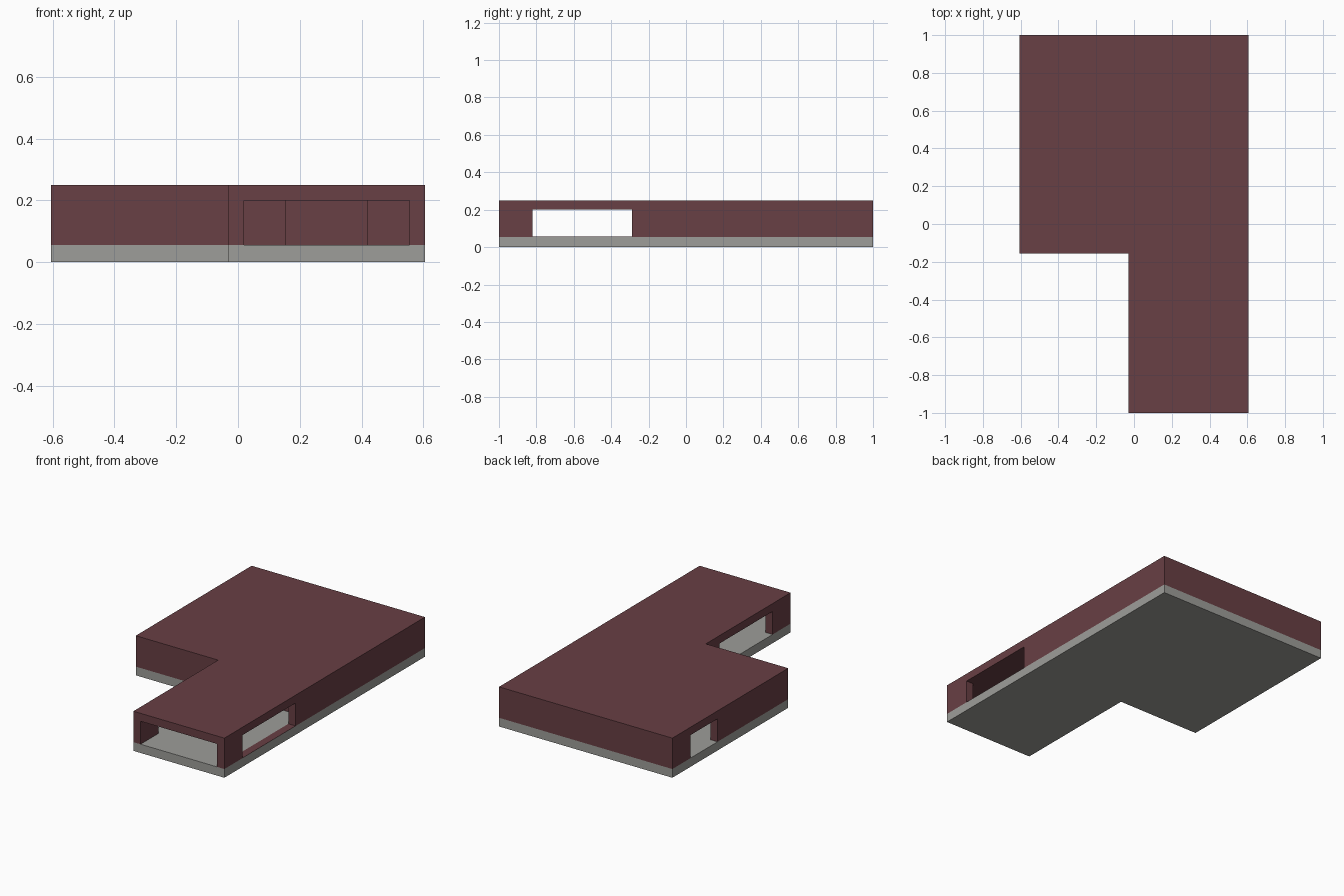
import bpy, bmesh

if "Cube" in bpy.data.objects:
    bpy.data.objects.remove(bpy.data.objects["Cube"])

X, XN, YN = 0.605, -0.03, -0.155      # half width, notch corner
FLOOR, CEIL, TOP, WALL = 0.055, 0.20, 0.25, 0.05
OUTLINE = [(-X, YN), (XN, YN), (XN, -1), (X, -1), (X, 1), (-X, 1)]


def material(name, colour):
    m = bpy.data.materials.new(name)
    m.diffuse_color = (*colour, 1)
    m.use_nodes = True
    m.node_tree.nodes["Principled BSDF"].inputs["Base Color"].default_value = m.diffuse_color
    return m


def prism(name, outline, z0, z1, mat=None):
    bm = bmesh.new()
    face = bm.faces.new([bm.verts.new((x, y, z0)) for x, y in outline])
    out = bmesh.ops.extrude_face_region(bm, geom=[face])
    for v in out["geom"]:
        if isinstance(v, bmesh.types.BMVert):
            v.co.z = z1
    bmesh.ops.recalc_face_normals(bm, faces=bm.faces)
    me = bpy.data.meshes.new(name)
    bm.to_mesh(me)
    bm.free()
    ob = bpy.data.objects.new(name, me)
    bpy.context.collection.objects.link(ob)
    if mat:
        me.materials.append(mat)
    return ob


maroon = material("maroon", (0.14, 0.05, 0.058))
grey = material("grey", (0.34, 0.34, 0.32))

# Base slab and the L-shaped building shell standing on it
prism("floor_slab", OUTLINE, 0, FLOOR, grey)
shell = prism("building_shell", OUTLINE, FLOOR, TOP, maroon)

# Rooms and openings: x0, x1, y0, y1, bottom
cuts = {
    "main_room": (-X + WALL, X - WALL, YN + WALL, 1 - WALL, 0.03),
    "wing_room": (XN + WALL, X - WALL, -1.1, YN, 0.03),
    "inner_door": (0.155, 0.42, YN - 0.03, YN + WALL + 0.03, 0.03),
    "left_door": (-X - 0.1, -X + WALL + 0.03, 0.55, 0.82, 0.03),
    "wing_left_window": (XN - 0.1, XN + WALL + 0.03, -0.82, -0.29, 0.03),
    "wing_right_window": (X - WALL - 0.03, X + 0.1, -0.82, -0.29, FLOOR + 0.001),
}
cutters = []
for name, (x0, x1, y0, y1, z0) in cuts.items():
    box = prism(name + "_cutter", [(x0, y0), (x1, y0), (x1, y1), (x0, y1)], z0, CEIL)
    box.hide_render = True
    mod = shell.modifiers.new(name, "BOOLEAN")
    mod.operation, mod.solver, mod.object = "DIFFERENCE", "EXACT", box
    cutters.append(box)

# Apply the cuts and drop the helpers
bpy.context.view_layer.objects.active = shell
shell.select_set(True)
for mod in list(shell.modifiers):
    bpy.ops.object.modifier_apply(modifier=mod.name)
for box in cutters:
    bpy.data.objects.remove(box)
